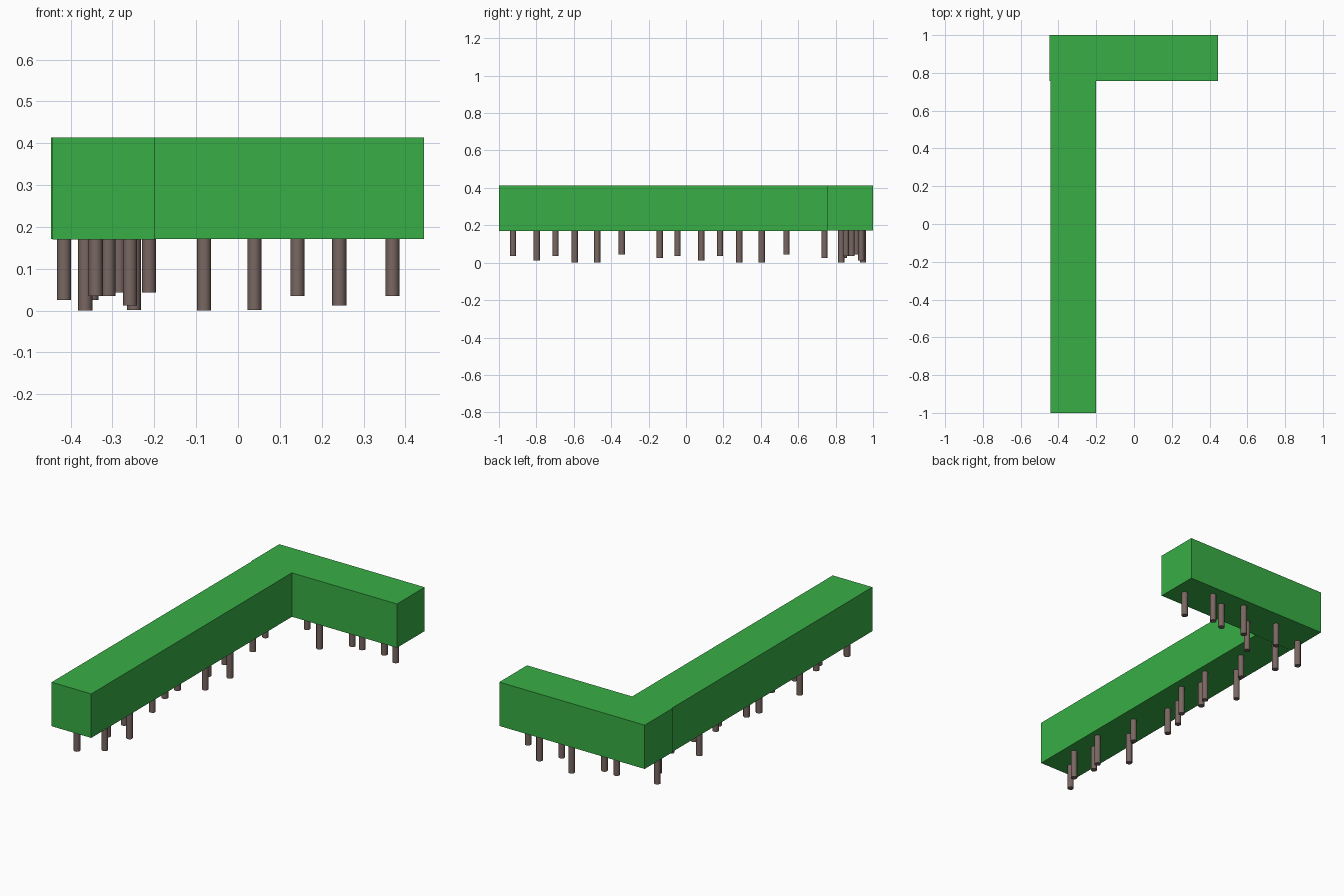
import bpy, math
from mathutils import Matrix, Vector

if "Cube" in bpy.data.objects:
    bpy.data.objects.remove(bpy.data.objects["Cube"])


def material(name, color):
    m = bpy.data.materials.new(name)
    m.diffuse_color = color
    m.use_nodes = True
    m.node_tree.nodes["Principled BSDF"].inputs["Base Color"].default_value = m.diffuse_color
    return m


LEAF = material("leaf_green", (0.04, 0.42, 0.06, 1))
BARK = material("bark_brown", (0.19, 0.135, 0.12, 1))


def box(name, lo, hi):
    lo, hi = Vector(lo), Vector(hi)
    bpy.ops.mesh.primitive_cube_add(size=1, location=(lo + hi) / 2)
    o = bpy.context.object
    o.name = name
    o.scale = hi - lo
    o.data.materials.append(LEAF)
    bpy.ops.object.transform_apply(location=False, rotation=False, scale=True)


def stem(name, x, y, bottom, top=0.172, radius=0.0168):
    bpy.ops.mesh.primitive_cylinder_add(vertices=12, radius=radius, depth=top - bottom,
                                        location=(x, y, (top + bottom) / 2))
    o = bpy.context.object
    o.name = name
    o.data.materials.append(BARK)
    bpy.ops.object.shade_smooth_by_angle(angle=math.radians(40))


# Clipped hedge bodies forming an L
box("long_hedge", (-0.443, -1.0, 0.17), (-0.2, 0.757, 0.414))
box("short_hedge", (-0.447, 0.757, 0.171), (0.445, 1.0, 0.414))

# One planting pattern of stems: x, y, bottom z
pattern = [(-0.34, -0.925, 0.035), (-0.258, -0.798, 0.012), (-0.31, -0.698, 0.035),
           (-0.249, -0.595, 0.002), (-0.365, -0.475, 0.0), (-0.285, -0.343, 0.043),
           (-0.35, -0.14, 0.025)]

# The pattern repeats twice along the long hedge and once, turned, in the short one
placements = {
    "long_front": Matrix.Identity(4),
    "long_back": Matrix.Translation((0, 0.88, 0)),
    "short": Matrix.Translation((-0.556, 1.195, 0)) @ Matrix.Rotation(math.pi / 2, 4, "Z"),
}
for part, mat in placements.items():
    for i, p in enumerate(pattern):
        stem(f"{part}_stem_{i + 1}", *(mat @ Vector(p)))
